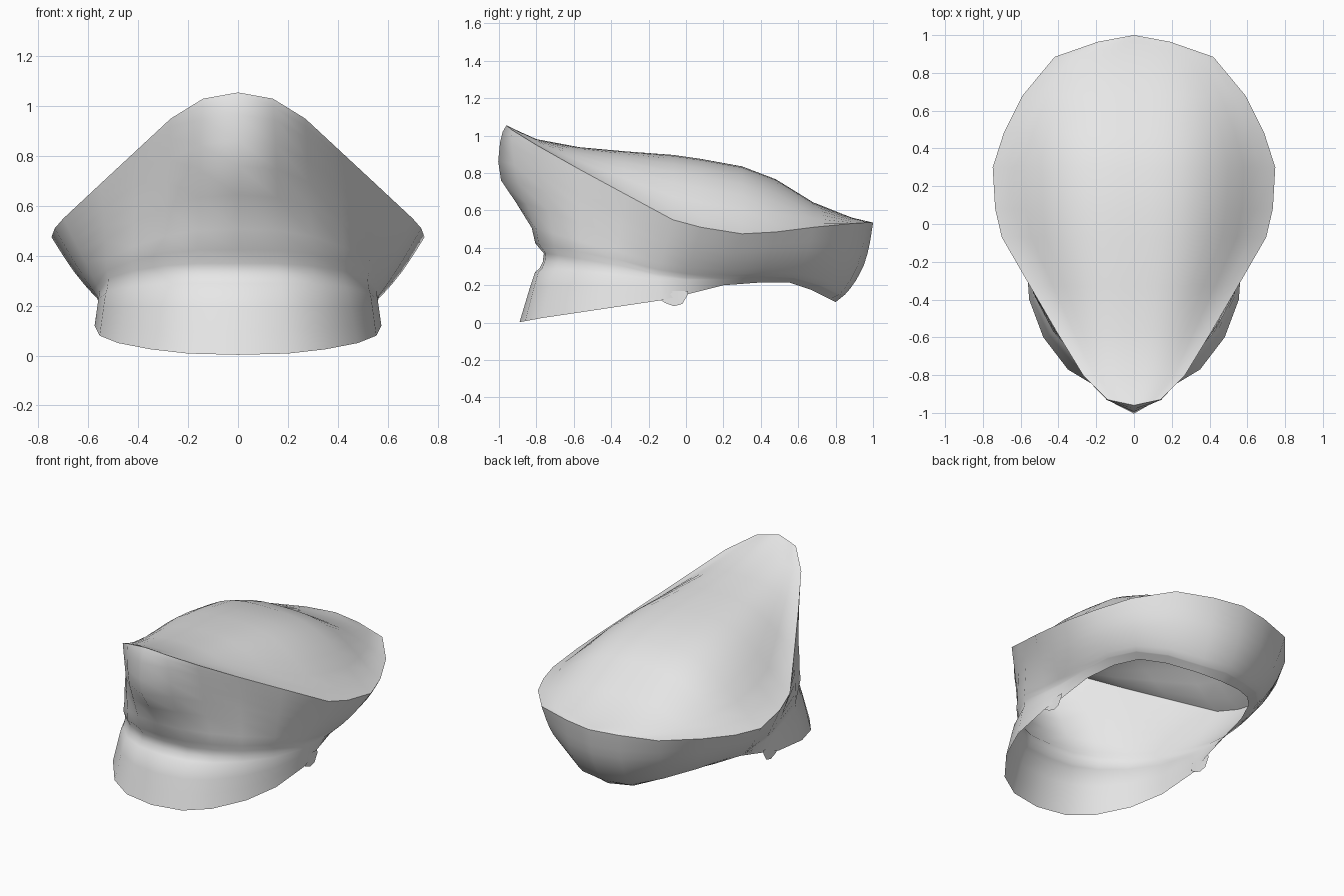
import bpy, bmesh, math
from mathutils import Vector

if "Cube" in bpy.data.objects:
    bpy.data.objects.remove(bpy.data.objects["Cube"])

cloth = bpy.data.materials.new("light_grey_cloth")
cloth.diffuse_color = (0.8, 0.8, 0.8, 1)
cloth.use_nodes = True
cloth.node_tree.nodes["Principled BSDF"].inputs["Base Color"].default_value = cloth.diffuse_color

# Half outlines, front centre round to back centre
RIM = [(0, -.96, 1.055), (.14, -.93, 1.03), (.27, -.80, .95), (.41, -.57, .82),
       (.55, -.33, .69), (.70, -.07, .55), (.735, .08, .51), (.748, .30, .475),
       (.69, .48, .485), (.59, .68, .51), (.42, .885, .53), (.19, .965, .535), (0, 1, .535)]
BAND = [(0, -.76, .37), (.16, -.75, .37), (.30, -.68, .36), (.42, -.56, .34),
        (.52, -.38, .31), (.555, -.15, .26), (.565, 0, .24), (.57, .20, .235),
        (.54, .40, .25), (.47, .58, .24), (.34, .72, .20), (.17, .82, .15), (0, .85, .15)]
HEM = [(0, -.89, .003), (.20, -.86, .008), (.35, -.77, .025), (.48, -.60, .05),
       (.555, -.40, .08), (.575, -.13, .12), (.55, 0, .15), (.53, .20, .20),
       (.49, .40, .215), (.42, .55, .215), (.31, .67, .175), (.16, .77, .125), (0, .80, .11)]
# Height of the crown top along its centre line (y, z)
RIDGE = [(-.96, 1.055), (-.82, .985), (-.5, .925), (-.2, .91), (0, .89), (.33, .83),
         (.52, .75), (.70, .63), (.83, .575), (1, .535)]
# Wall bulge: (fraction down, front centre, sides and back, fold above the visor)
BULGE = [(0, 0, 0, 0), (.05, .03, .005, 0), (.13, .06, .012, 0), (.28, .10, .025, 0),
         (.43, .115, .035, 0), (.6, .06, .04, .01), (.8, .01, .03, .015),
         (.92, 0, .015, .03), (1, 0, 0, 0)]
# Visor sweep: (fraction down, fold)
SWEEP = [(.12, -.01), (.22, -.005), (.27, .012), (.5, .01), (.75, .005), (1, 0)]


def interp(table, v):
    for (a, p), (b, q) in zip(table, table[1:]):
        if v <= b:
            return p + (q - p) * (v - a) / (b - a)
    return table[-1][1]


def make(name, rows, closed):
    """Skin a grid of points into one smooth object."""
    bm = bmesh.new()
    grid = [[bm.verts.new(p) for p in row] for row in rows]
    n = len(rows[0])
    for a, b in zip(grid, grid[1:]):
        for i in range(n if closed else n - 1):
            j = (i + 1) % n
            bm.faces.new((a[i], b[i], b[j], a[j]))
    bmesh.ops.remove_doubles(bm, verts=bm.verts, dist=.0005)
    me = bpy.data.meshes.new(name)
    bm.to_mesh(me)
    bm.free()
    me.materials.append(cloth)
    ob = bpy.data.objects.new(name, me)
    bpy.context.collection.objects.link(ob)
    bpy.ops.object.select_all(action='DESELECT')
    ob.select_set(True)
    bpy.context.view_layer.objects.active = ob
    bpy.ops.object.shade_smooth_by_angle(angle=math.radians(60))
    return ob


def ring(half):
    """Mirror a half outline into a full loop."""
    return list(half) + [(-p[0], p[1], p[2]) for p in half[-2:0:-1]]


def blend(top, bottom, t, front=0, back=0, fold=0):
    """Half outline between two others, pushed outward by the bulges."""
    out = []
    for i, (a, b) in enumerate(zip(top, bottom)):
        p = Vector(a).lerp(Vector(b), t)
        d = Vector((p.x, p.y, 0)).normalized()
        amount = (front * max(0, 1 - i / 1.6) + fold * max(0, 1 - i / 5)
                  + back * min(1, max(0, (i - 5) / 6)))
        out.append(tuple(p + d * amount))
    return out


# Crown wall flaring from the rim to the band, then sweeping into the visor
wall = [ring(blend(RIM, BAND, *b)) for b in BULGE]
visor = [ring(blend(BAND, HEM, t, fold=f)) for t, f in SWEEP]
make("crown_wall_and_visor", wall + visor, True)

# Domed crown top: flat plateau falling to a flatter edge along the rim
STEPS = [k / 9 for k in range(-9, 10)]
strips = []
for x, y, z in RIM:
    top = interp(RIDGE, y)
    strips.append([(x * t, y, z + (top - z) * (1 - abs(t) ** 3) ** 1.6) for t in STEPS])
dome = make("crown_top", strips, False)
dome.data.flip_normals()

# Small tabs hanging where the visor ends
for side, s in (("right", 1), ("left", -1)):
    lower = [(-.15, .13), (-.11, .105), (-.065, .088), (-.02, .10), (.01, .15)]
    make("tab_" + side, [[(s * .565, y, z) for y, z in lower],
                         [(s * .562, y, .17) for y, z in lower]], False)
